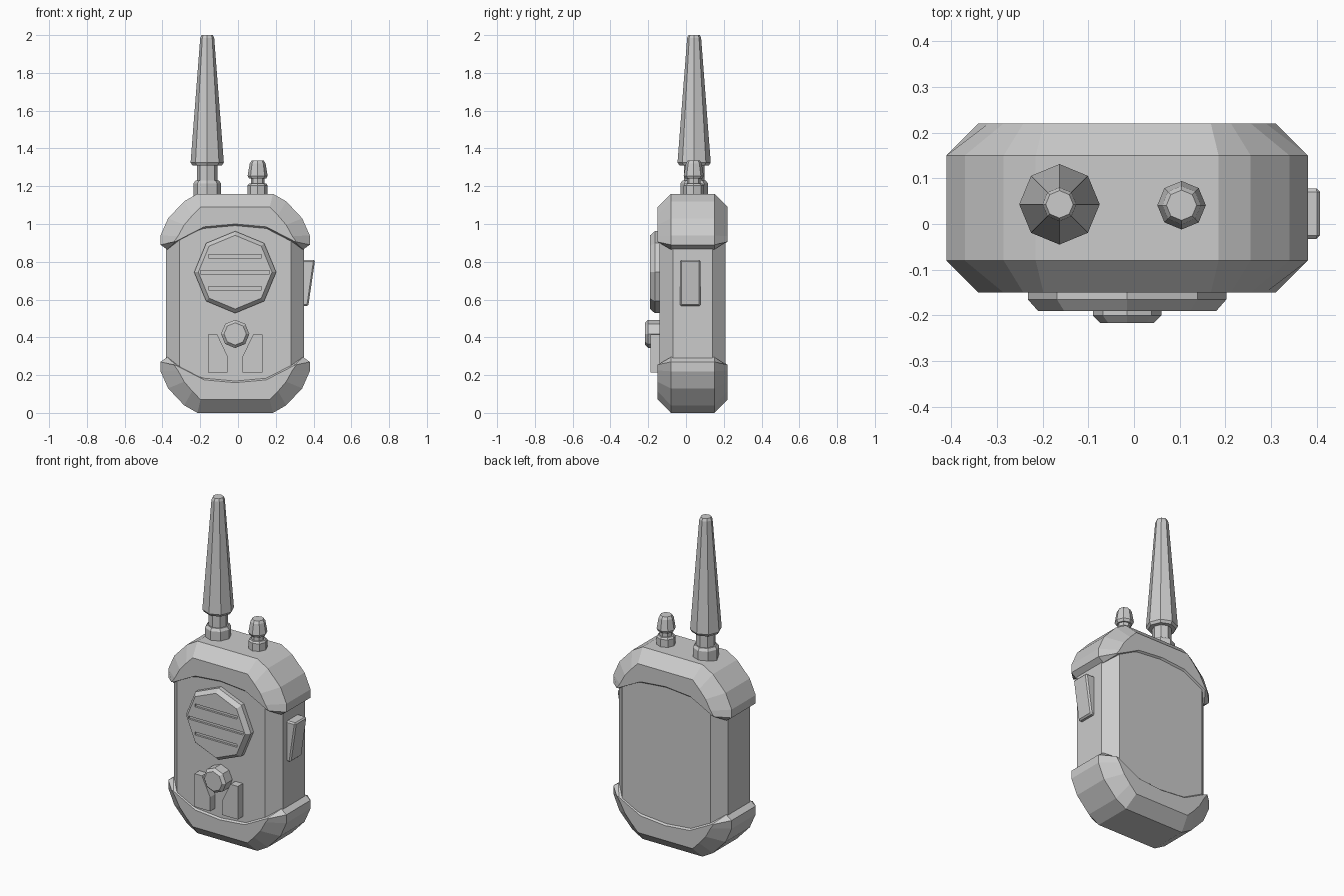
import bpy, bmesh
from math import cos, sin, pi

cube = bpy.data.objects.get("Cube")
if cube:
    bpy.data.objects.remove(cube)

CX, CY, MID = -0.015, 0.035, 0.58   # centre of the case

grey = bpy.data.materials.new("plain grey")
grey.use_nodes = True
GREY = (0.6, 0.6, 0.6, 1)
grey.diffuse_color = GREY
grey.node_tree.nodes["Principled BSDF"].inputs["Base Color"].default_value = GREY


def loft(name, rings):
    """Join equal rings of points into one closed, flat-shaded solid."""
    bm = bmesh.new()
    loops = [[bm.verts.new(p) for p in ring] for ring in rings]
    n = len(loops[0])
    for a, b in zip(loops, loops[1:]):
        for i in range(n):
            j = (i + 1) % n
            bm.faces.new((a[i], a[j], b[j], b[i]))
    bm.faces.new(loops[0][::-1])
    bm.faces.new(loops[-1])
    bmesh.ops.recalc_face_normals(bm, faces=bm.faces)
    mesh = bpy.data.meshes.new(name)
    bm.to_mesh(mesh)
    bm.free()
    mesh.materials.append(grey)
    ob = bpy.data.objects.new(name, mesh)
    bpy.context.collection.objects.link(ob)
    return ob


def turned_up(name, x, y, profile):
    """Eight-sided upright part from (radius, z) pairs."""
    return loft(name, [[(x + r * cos(k * pi / 4), y + r * sin(k * pi / 4), z)
                        for k in range(8)] for r, z in profile])


def turned_front(name, x, z, profile):
    """Eight-sided part facing the front from (radius, y) pairs."""
    return loft(name, [[(x + r * cos(k * pi / 4), y, z + r * sin(k * pi / 4))
                        for k in range(8)] for r, y in profile])


def prism(name, outline, y0, y1):
    return loft(name, [[(x, y, z) for x, z in outline] for y in (y0, y1)])


# Case: chamfered box that narrows inside the caps
def case_ring(z, s):
    quarter = [(0.365, 0.105), (0.295, 0.175)]
    half = quarter + [(-x, y) for x, y in quarter[::-1]]
    full = half + [(-x, -y) for x, y in half]
    return [(CX + x * s, CY + y, z) for x, y in full]


loft("case", [case_ring(z, s) for z, s in
              ((0.13, 0.75), (0.25, 1), (0.91, 1), (1.03, 0.75))])

# Caps: chamfered arches, the lower one mirrored from the upper one
rim = [(0.2, 1.16), (0.27, 1.12), (0.355, 1.03), (0.395, 0.94),
       (0.395, 0.89), (0.36, 0.865), (0.165, 0.925), (0, 0.94)]
face = [(0.183, 1.09), (0.227, 1.045), (0.27, 0.995), (0.303, 0.935),
        (0.325, 0.905), (0.31, 0.91), (0.165, 0.985), (0, 1.0)]


def arch(half, y, side):
    outline = half + [(-x, z) for x, z in half[-2::-1]]
    return [(CX + x, CY + y, MID + side * (z - MID)) for x, z in outline]


for name, side in (("top_cap", 1), ("bottom_cap", -1)):
    loft(name, [arch(face, -0.185, side), arch(rim, -0.115, side),
                arch(rim, 0.115, side), arch(face, 0.185, side)])

# Antenna with collar and neck
AX, AY = -0.163, 0.043
turned_up("antenna_collar", AX, AY, [(0.073, 1.14), (0.073, 1.215), (0.062, 1.23)])
turned_up("antenna_neck", AX, AY, [(0.054, 1.22), (0.054, 1.32)])
turned_up("antenna", AX, AY, [(0.078, 1.31), (0.088, 1.325), (0.037, 1.985), (0.03, 2.0)])

# Top knob
KX, KY = 0.104, 0.041
turned_up("knob_collar", KX, KY, [(0.053, 1.14), (0.053, 1.205), (0.045, 1.215)])
turned_up("knob_neck", KX, KY, [(0.036, 1.2), (0.036, 1.26)])
turned_up("top_knob", KX, KY, [(0.045, 1.24), (0.053, 1.255), (0.042, 1.32), (0.033, 1.335)])

# Speaker with three cut slots
speaker = turned_front("speaker", CX, 0.745,
                       [(0.217, -0.12), (0.217, -0.165), (0.195, -0.19)])
for z, w in ((0.83, 0.14), (0.745, 0.183), (0.66, 0.14)):
    slot = prism("slot_cutter", [(CX - w, z - 0.009), (CX + w, z - 0.009),
                                 (CX + w, z + 0.009), (CX - w, z + 0.009)], -0.25, -0.178)
    cut = speaker.modifiers.new("slot", 'BOOLEAN')
    cut.operation = 'DIFFERENCE'
    cut.solver = 'EXACT'
    cut.object = slot
    bpy.context.view_layer.objects.active = speaker
    bpy.ops.object.modifier_apply(modifier=cut.name)
    bpy.data.objects.remove(slot)

# Front dial and the two plates beside it
turned_front("front_dial", CX, 0.418, [(0.075, -0.12), (0.075, -0.2), (0.059, -0.216)])
plate = [(0.145, 0.415), (0.095, 0.415), (0.04, 0.3), (0.04, 0.215), (0.145, 0.215)]
for name, side in (("left_plate", 1), ("right_plate", -1)):
    prism(name, [(CX + side * x, z) for x, z in plate], -0.12, -0.187)

# Sloping side button
button = prism("side_button", [(0.33, 0.565), (0.372, 0.565), (0.408, 0.81), (0.33, 0.81)],
               -0.033, 0.078)
bevel = button.modifiers.new("soft_edge", 'BEVEL')
bevel.width = 0.008
bevel.segments = 1
